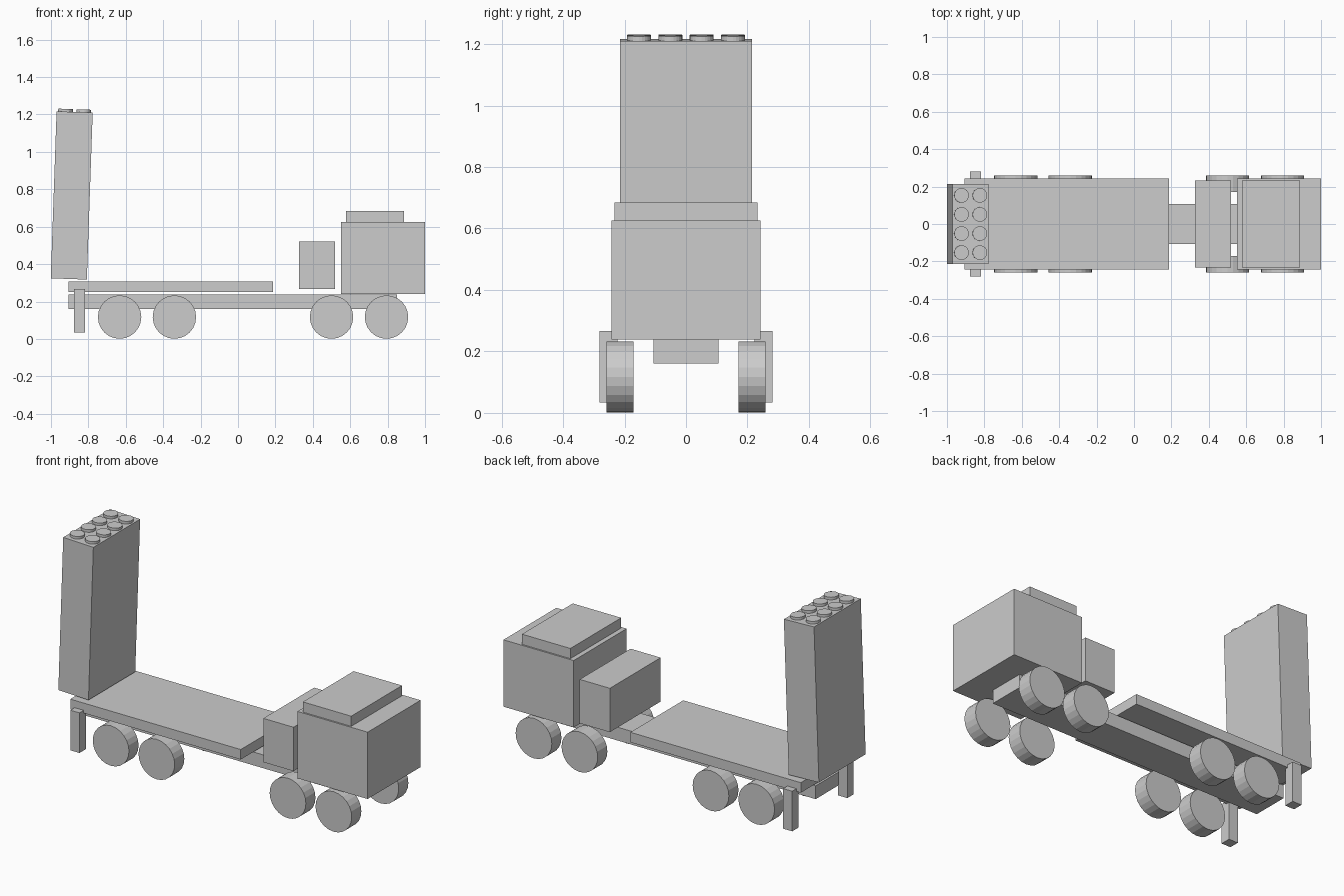
import bpy
import math
from mathutils import Matrix, Vector

cube = bpy.data.objects.get("Cube")
if cube:
    bpy.data.objects.remove(cube, do_unlink=True)

grey = bpy.data.materials.new("plain_grey")
grey.use_nodes = True
colour = (0.604, 0.604, 0.604, 1)
grey.diffuse_color = colour
grey.node_tree.nodes["Principled BSDF"].inputs["Base Color"].default_value = colour


def finish(name):
    obj = bpy.context.object
    obj.name = name
    obj.data.materials.append(grey)
    return obj


def box(name, x, y, z):
    """Box between the (low, high) limits on each axis."""
    limits = (x, y, z)
    bpy.ops.mesh.primitive_cube_add(size=1)
    obj = finish(name)
    size = Vector([hi - lo for lo, hi in limits])
    centre = Vector([(hi + lo) / 2 for lo, hi in limits])
    obj.data.transform(Matrix.Translation(centre) @ Matrix.Diagonal(size).to_4x4())
    return obj


def cylinder(name, radius, depth, location, rotation=(0, 0, 0)):
    bpy.ops.mesh.primitive_cylinder_add(vertices=24, radius=radius, depth=depth,
                                        location=location, rotation=rotation)
    return finish(name)


def both(half):
    return (-half, half)


# Chassis, load bed and cab
box("chassis", (-0.905, 0.85), both(0.106), (0.161, 0.238))
box("load_bed", (-0.905, 0.187), both(0.242), (0.25, 0.308))
box("equipment_box", (0.325, 0.518), both(0.2325), (0.268, 0.522))
box("cab", (0.55, 1.0), both(0.242), (0.239, 0.626))
box("cab_roof", (0.578, 0.888), both(0.2325), (0.626, 0.685))

# Wheels and rear support legs on each side
for side, sign in (("left", 1), ("right", -1)):
    for i, x in enumerate((-0.633, -0.34, 0.5, 0.794)):
        cylinder(f"wheel_{side}_{i + 1}", 0.116, 0.088,
                 (x, sign * 0.215, 0.117), (math.pi / 2, 0, 0))
    box(f"support_leg_{side}", (-0.877, -0.819),
        sorted((sign * 0.223, sign * 0.281)), (0.034, 0.266))

# Upright tube pack with end caps, leaning slightly towards the cab
length = 0.893
pack = box("tube_pack", both(0.0965), both(0.214), both(length / 2))
lean = Matrix.Translation((-0.889, 0, 0.767)) @ Matrix.Rotation(math.radians(2), 4, 'Y')
pack.matrix_world = lean
for row in (-1, 1):
    for col in range(4):
        cap = cylinder(f"tube_cap_{col + 1}_{'front' if row > 0 else 'rear'}",
                       0.039, 0.03, (0, 0, 0))
        cap.matrix_world = lean @ Matrix.Translation(
            (row * 0.049, (col - 1.5) * 0.102, length / 2))
